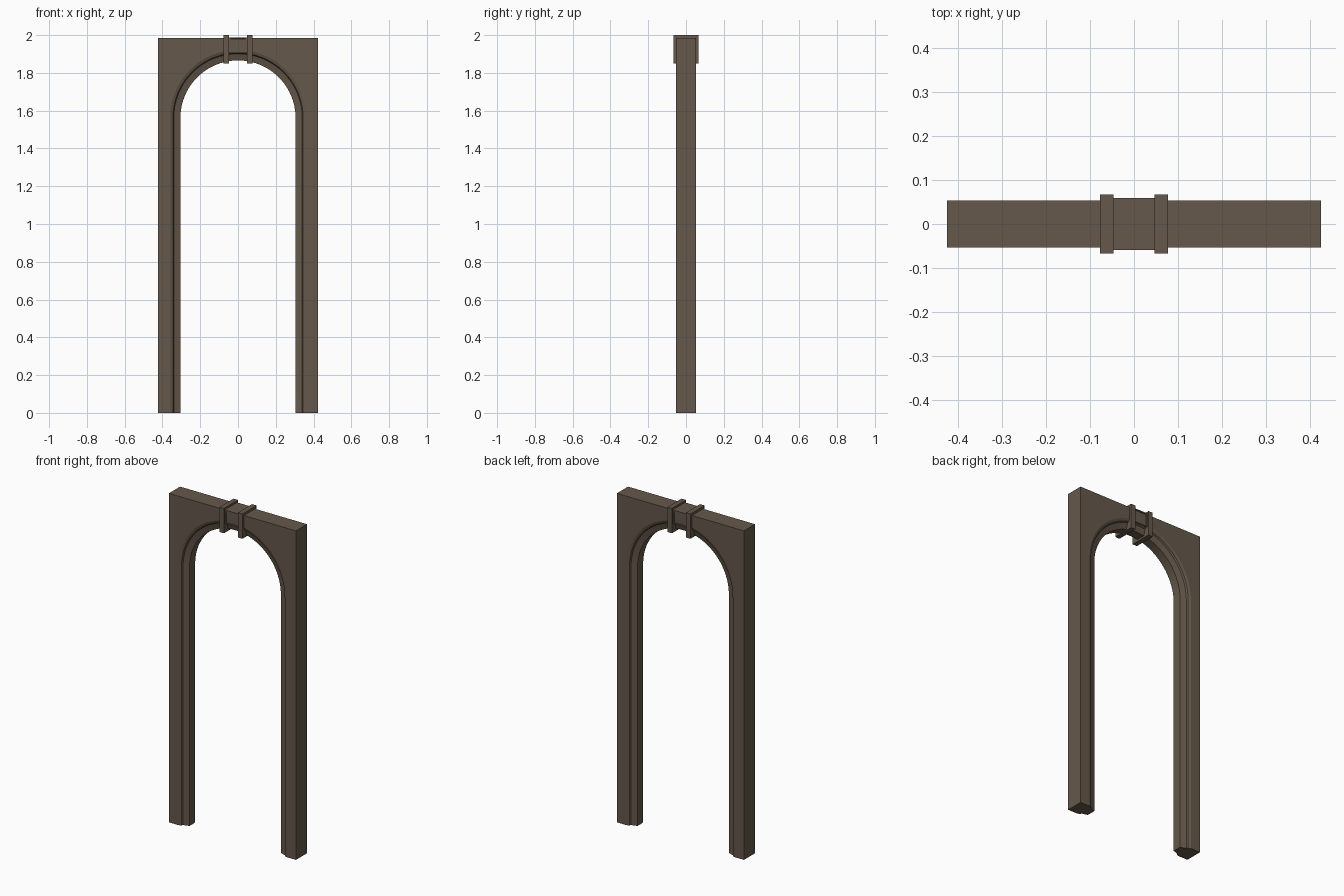
import bpy, bmesh, math

if "Cube" in bpy.data.objects:
    bpy.data.objects.remove(bpy.data.objects["Cube"])

mat = bpy.data.materials.new("weathered_brown")
mat.diffuse_color = (0.13, 0.098, 0.07, 1)
mat.use_nodes = True
mat.node_tree.nodes["Principled BSDF"].inputs["Base Color"].default_value = mat.diffuse_color

HALF_W, TOP, SPRING, DEPTH = 0.424, 1.985, 1.561, 0.053


def finish(bm, name):
    bmesh.ops.recalc_face_normals(bm, faces=bm.faces)
    me = bpy.data.meshes.new(name)
    bm.to_mesh(me)
    bm.free()
    me.materials.append(mat)
    ob = bpy.data.objects.new(name, me)
    bpy.context.collection.objects.link(ob)
    return ob


def box(bm, x0, x1, y0, y1, z0, z1):
    vs = bmesh.ops.create_cube(bm, size=1)["verts"]
    for v in vs:
        v.co = ((x0 + x1) / 2 + v.co.x * (x1 - x0),
                (y0 + y1) / 2 + v.co.y * (y1 - y0),
                (z0 + z1) / 2 + v.co.z * (z1 - z0))


# Arched frame: moulded inner section swept up one jamb, over the arch, down the other
half = [(0.36, DEPTH), (0.345, 0.047), (0.34, 0.038), (0.305, 0.027)]
section = [(r, -y) for r, y in half] + [(r, y) for r, y in reversed(half)]
bm = bmesh.new()
rings = []


def add_ring(dx, dz, base, outer):
    pts = [(outer[0], -DEPTH, outer[1])]
    pts += [(r * dx, y, base + r * dz) for r, y in section]
    pts += [(outer[0], DEPTH, outer[1])]
    rings.append([bm.verts.new(p) for p in pts])


SEGS = 40
add_ring(1, 0, 0, (HALF_W, 0))
for i in range(SEGS + 1):
    a = math.pi * i / SEGS
    dx, dz = math.cos(a), math.sin(a)
    t = HALF_W / max(abs(dx), abs(dz))      # outer edge follows the rectangle
    add_ring(dx, dz, SPRING, (t * dx, SPRING + t * dz))
add_ring(-1, 0, 0, (-HALF_W, 0))
for a, b in zip(rings, rings[1:]):
    n = len(a)
    for k in range(n):
        bm.faces.new((a[k], a[(k + 1) % n], b[(k + 1) % n], b[k]))
bm.faces.new(rings[0])
bm.faces.new(rings[-1])
frame = finish(bm, "arched_frame")

# Two bands wrapping the crown of the arch
for s, side in ((-1, "left"), (1, "right")):
    bm = bmesh.new()
    xs = sorted((s * 0.047, s * 0.077))
    box(bm, xs[0], xs[1], -0.067, 0.067, 1.85, 2.0)
    finish(bm, side + "_crown_band")

# Central block with a recessed panel on front and back
bm = bmesh.new()
box(bm, -0.047, 0.047, -0.059, 0.059, 1.905, 1.988)
bm.normal_update()
panels = [f for f in bm.faces if abs(f.normal.y) > 0.9]
bmesh.ops.inset_individual(bm, faces=panels, thickness=0.01)
bmesh.ops.inset_individual(bm, faces=panels, thickness=0.002, depth=-0.004)
finish(bm, "keystone_block")

# Smooth the arch curve while keeping the mouldings crisp
bpy.ops.object.select_all(action='DESELECT')
frame.select_set(True)
bpy.context.view_layer.objects.active = frame
bpy.ops.object.shade_smooth_by_angle(angle=math.radians(20))
